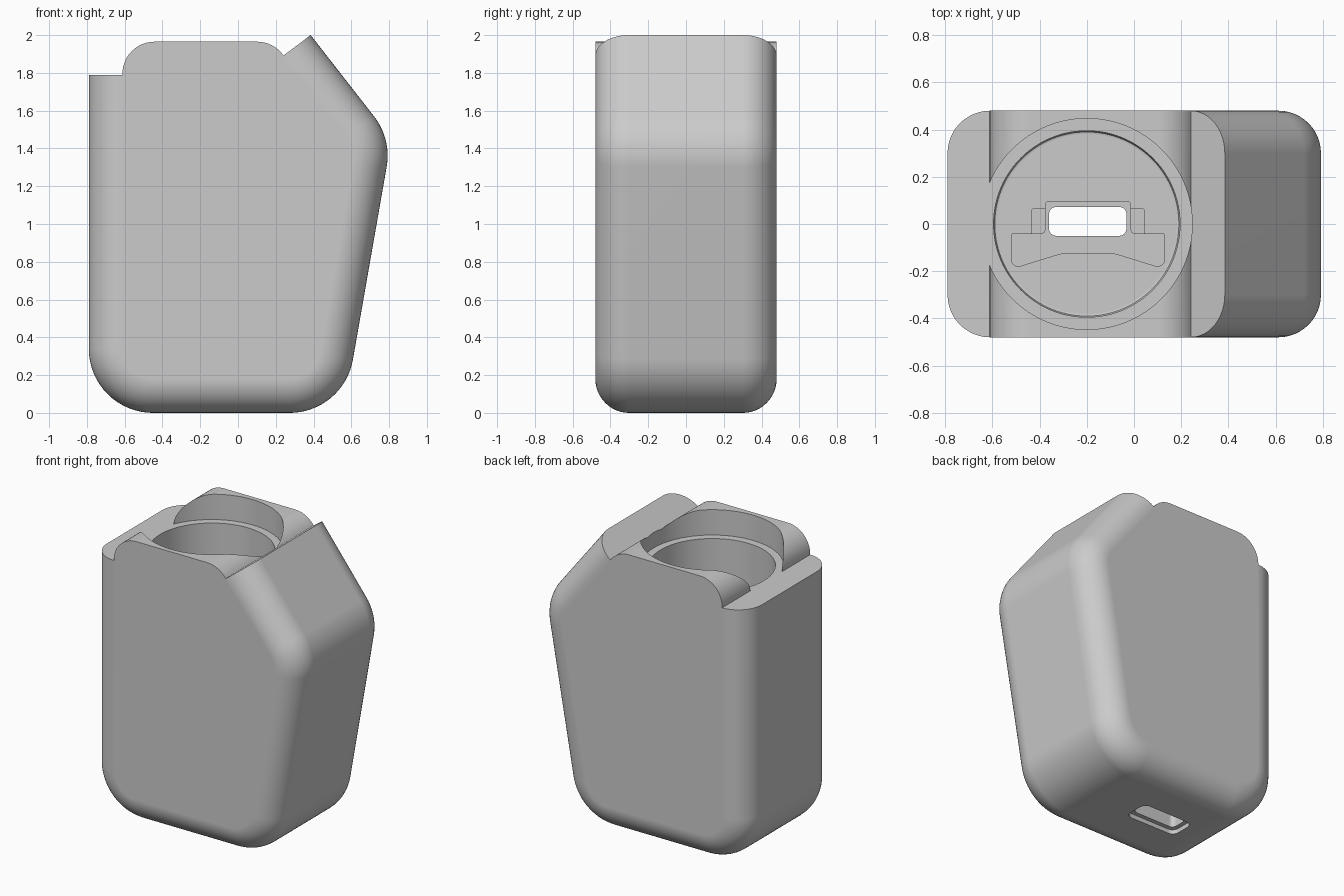
import bpy, bmesh, math
from mathutils import Vector

cube = bpy.data.objects.get("Cube")
if cube:
    bpy.data.objects.remove(cube, do_unlink=True)

grey = bpy.data.materials.new("plain_grey")
grey.use_nodes = True
COLOUR = (0.6, 0.6, 0.6, 1)
grey.diffuse_color = COLOUR
grey.node_tree.nodes["Principled BSDF"].inputs["Base Color"].default_value = COLOUR


def outline(corners, steps=12):
    """Round each (u, v, radius) corner; return points with their side normals."""
    result = []
    count = len(corners)
    for i, (u, v, r) in enumerate(corners):
        here = Vector((u, v))
        before = (here - Vector(corners[i - 1][:2])).normalized()
        after = (Vector(corners[(i + 1) % count][:2]) - here).normalized()
        if r == 0:
            result.append((here, None))
            continue
        turn = math.atan2(before.cross(after), before.dot(after))
        side = math.copysign(1, turn)
        normal = Vector((before.y, -before.x)) * side
        centre = here - before * r * math.tan(abs(turn) / 2) - normal * r
        start = math.atan2(normal.y, normal.x)
        for k in range(steps + 1):
            a = start + turn * k / steps
            n = Vector((math.cos(a), math.sin(a)))
            result.append((centre + n * r, n))
    return result


def loft(name, sections):
    """Skin equal-length rings of 3D points and cap both ends."""
    bm = bmesh.new()
    rings = [[bm.verts.new(p) for p in ring] for ring in sections]
    for a, b in zip(rings, rings[1:]):
        for i in range(len(a)):
            j = (i + 1) % len(a)
            bm.faces.new((a[i], a[j], b[j], b[i]))
    bm.faces.new(rings[0])
    bm.faces.new(rings[-1])
    bmesh.ops.recalc_face_normals(bm, faces=bm.faces)
    mesh = bpy.data.meshes.new(name)
    bm.to_mesh(mesh)
    bm.free()
    mesh.materials.append(grey)
    obj = bpy.data.objects.new(name, mesh)
    bpy.context.collection.objects.link(obj)
    return obj


def upright(name, corners, low, high):
    """Vertical prism from a plan outline."""
    pts = [p for p, n in outline(corners, 6)]
    return loft(name, [[(p.x, p.y, z) for p in pts] for z in (low, high)])


def box_plan(x0, x1, y0, y1, r):
    return [(x0, y0, r), (x1, y0, r), (x1, y1, r), (x0, y1, r)]


def round_cutter(name, rings, x=-0.2, count=96):
    """Lathed cutter from (radius, height) pairs."""
    turns = [2 * math.pi * k / count for k in range(count)]
    return loft(name, [[(x + r * math.cos(a), r * math.sin(a), z) for a in turns]
                       for r, z in rings])


# Body: rounded side profile with filleted front and back edges
FILLET, HALF = 0.18, 0.48
R = 0.34
profile = outline([(-0.79, 2.4, 0), (-0.79, 0, R), (0.559, 0, R),
                   (0.813, 1.451, R), (0.073, 2.4, 0)], 16)
end_normals = {0: Vector((-1, 0)), len(profile) - 1: Vector((0.789, 0.615))}
sections = []
for side in (-1, 1):
    for k in range(13):
        t = math.radians(7.5 * k - (90 if side < 0 else 0))
        y = side * (HALF - FILLET) + FILLET * math.sin(t)
        inset = FILLET * (1 - math.cos(t))
        ring = [p - (n or end_normals[i]) * inset for i, (p, n) in enumerate(profile)]
        sections.append([(p.x, y, p.y) for p in ring])
body = loft("body", sections)

# Top cutter: left ledge, raised rounded block and slanted notch
top = [p for p, n in outline([(-2, 1.79, 0), (-0.612, 1.79, 0), (-0.612, 1.965, 0.17),
                              (0.189, 1.965, 0.17), (0.241, 1.892, 0), (0.53, 2.11, 0),
                              (0.53, 3, 0), (-2, 3, 0)])]
cutters = [loft("top_cutter", [[(p.x, y, p.y) for p in top] for y in (-1, 1)])]

# Round seat and deep bore with a softened floor
FLOOR = 0.4
cutters.append(round_cutter("seat_cutter", [(0.447, 1.79), (0.447, 2.5)]))
cutters.append(round_cutter("bore_cutter", [(0.38, FLOOR), (0.39, FLOOR + 0.004),
                                            (0.395, FLOOR + 0.015), (0.395, 2.2)]))

# Stepped pocket in the bore floor
cutters.append(upright("wing_pocket_cutter", box_plan(-0.435, 0.045, -0.08, 0.065, 0.012),
                       0.3, FLOOR + 0.1))
cutters.append(upright("deep_pocket_cutter", [
    (-0.52, -0.19, 0.03), (-0.30, -0.122, 0.2), (-0.09, -0.122, 0.2), (0.13, -0.19, 0.03),
    (0.13, -0.042, 0.008), (-0.015, -0.042, 0.02), (-0.015, 0.095, 0.012),
    (-0.375, 0.095, 0.012), (-0.375, -0.042, 0.02), (-0.52, -0.042, 0.008)],
    0.2, FLOOR + 0.1))

# Port through the base with a shallow recess underneath
cutters.append(upright("port_cutter", box_plan(-0.36, -0.032, -0.05, 0.072, 0.03), -0.2, 0.35))
cutters.append(upright("port_recess_cutter", box_plan(-0.39, -0.002, -0.08, 0.102, 0.045),
                       -0.2, 0.03))

# Carve the body, then remove the cutters
bpy.context.view_layer.objects.active = body
for cutter in cutters:
    cutter.hide_render = True
    cut = body.modifiers.new(cutter.name, 'BOOLEAN')
    cut.operation = 'DIFFERENCE'
    cut.solver = 'EXACT'
    cut.object = cutter
    bpy.ops.object.modifier_apply(modifier=cut.name)
for cutter in cutters:
    bpy.data.objects.remove(cutter, do_unlink=True)

# Smooth fillets, crisp cut edges
for obj in bpy.context.selected_objects:
    obj.select_set(False)
body.select_set(True)
bpy.ops.object.shade_smooth_by_angle(angle=math.radians(25))
weighted = body.modifiers.new("even_shading", 'WEIGHTED_NORMAL')
weighted.keep_sharp = True
